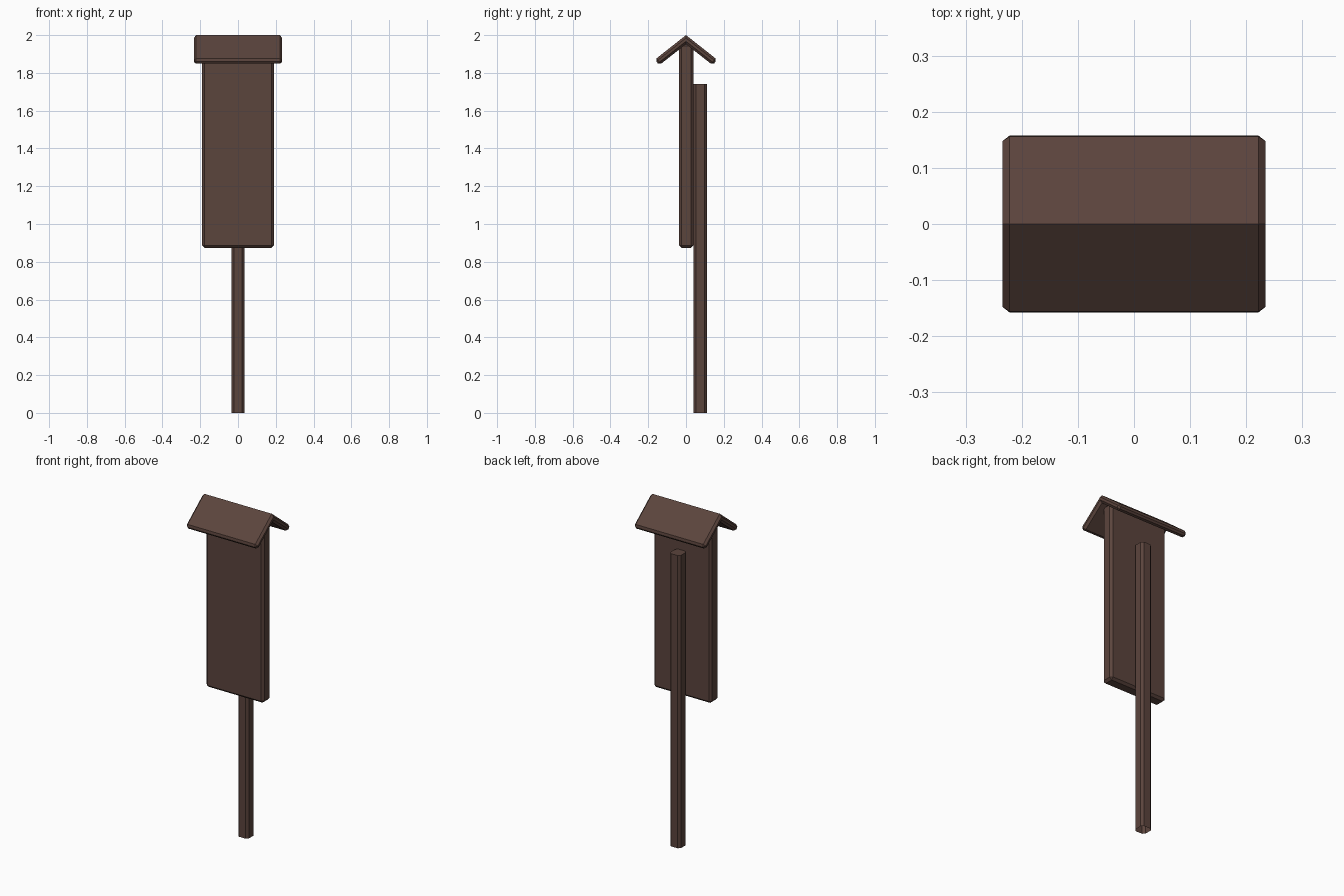
import bpy, bmesh
from mathutils import Vector

if "Cube" in bpy.data.objects:
    bpy.data.objects.remove(bpy.data.objects["Cube"])

wood = bpy.data.materials.new("dark_wood")
wood.diffuse_color = (0.105, 0.058, 0.046, 1)
wood.use_nodes = True
wood.node_tree.nodes["Principled BSDF"].inputs["Base Color"].default_value = wood.diffuse_color


def finish(bm, name):
    bmesh.ops.recalc_face_normals(bm, faces=bm.faces)
    me = bpy.data.meshes.new(name)
    bm.to_mesh(me)
    bm.free()
    me.materials.append(wood)
    ob = bpy.data.objects.new(name, me)
    bpy.context.collection.objects.link(ob)
    return ob


def prism(points, direction):
    """Extrude a closed outline of 3D points along a vector."""
    bm = bmesh.new()
    face = bm.faces.new([bm.verts.new(p) for p in points])
    ext = bmesh.ops.extrude_face_region(bm, geom=[face], use_keep_orig=True)
    verts = [g for g in ext["geom"] if isinstance(g, bmesh.types.BMVert)]
    bmesh.ops.translate(bm, verts=verts, vec=Vector(direction))
    bmesh.ops.recalc_face_normals(bm, faces=bm.faces)
    return bm


def chamfer(bm, width, keep=lambda e: True):
    edges = [e for e in bm.edges if keep(e)]
    bmesh.ops.bevel(bm, geom=edges, offset=width, offset_type='OFFSET',
                    segments=1, profile=0.5, affect='EDGES')


def box(x, y0, y1, z0, z1):
    return prism([(-x, y0, z0), (x, y0, z0), (x, y1, z0), (-x, y1, z0)],
                 (0, 0, z1 - z0))


# Sign board, chamfered all round, its top tucked into the roof
bm = box(0.19, -0.036, 0.039, 0.874, 1.955)
chamfer(bm, 0.013)
finish(bm, "board")

# Post behind the board, chamfered uprights and an open foot
bm = box(0.035, 0.04, 0.11, 0.0, 1.74)
chamfer(bm, 0.013, lambda e: abs(e.verts[0].co.z - e.verts[1].co.z) > 1)
foot = [f for f in bm.faces if f.calc_center_median().z < 0.001]
bmesh.ops.delete(bm, geom=foot, context='FACES_ONLY')
finish(bm, "post")

# Gabled roof, every edge chamfered except the two ridge lines
half = [(0.0, 2.0), (0.165, 1.87), (0.1415, 1.841), (0.0, 1.952)]
profile = half + [(-y, z) for y, z in half[2:0:-1]]
bm = prism([(-0.234, y, z) for y, z in profile], (0.468, 0, 0))
chamfer(bm, 0.012, lambda e: any(abs(v.co.y) > 0.01 for v in e.verts))
finish(bm, "roof")
